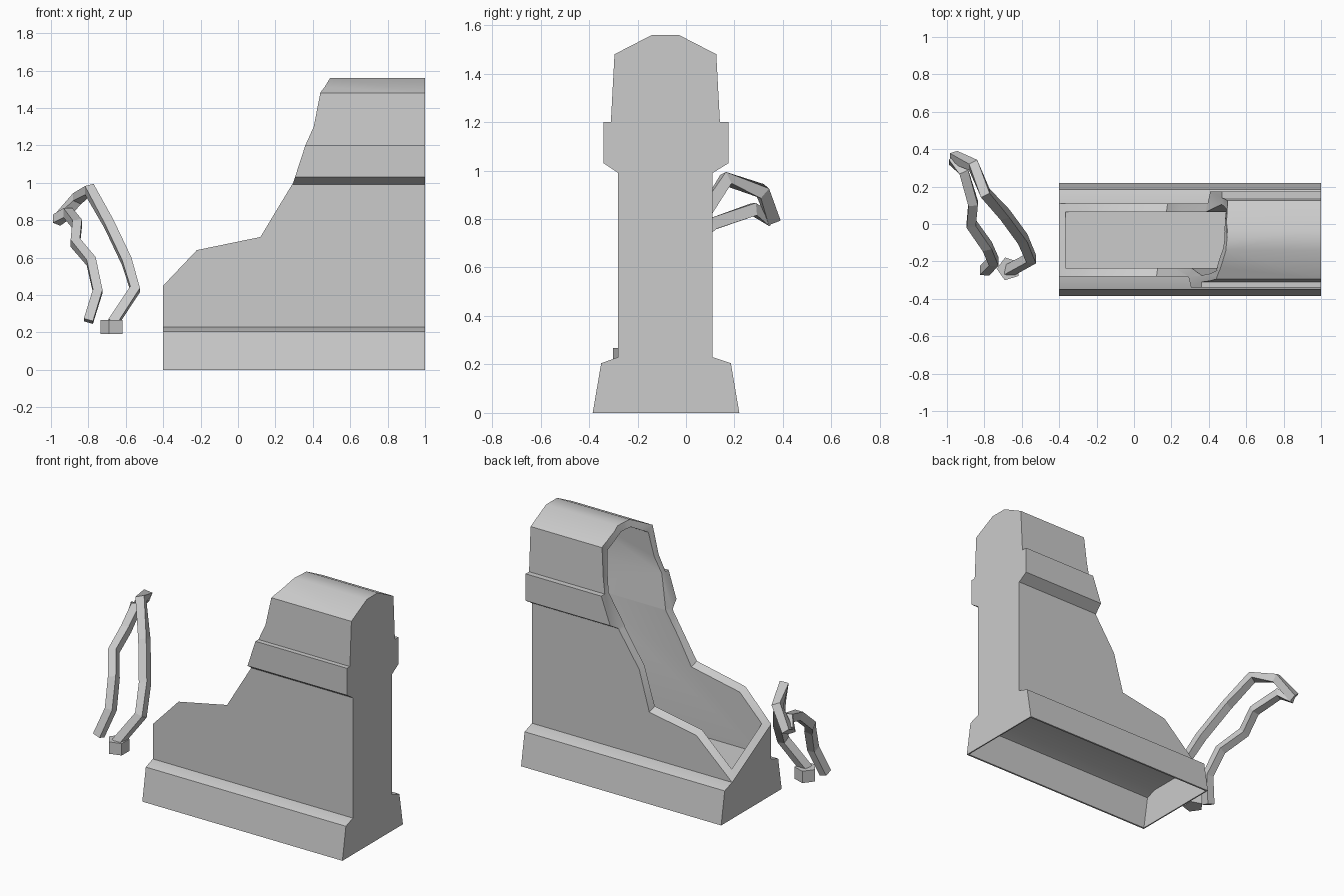
import bpy, bmesh, math
from mathutils import Vector

if "Cube" in bpy.data.objects:
    bpy.data.objects.remove(bpy.data.objects["Cube"])

stone = bpy.data.materials.new("light_grey_stone")
stone.use_nodes = True
GREY = (0.6, 0.6, 0.6, 1)
stone.diffuse_color = GREY
stone.node_tree.nodes["Principled BSDF"].inputs["Base Color"].default_value = GREY


def loft(name, loops):
    """Skin between equal-length loops, cap both ends."""
    bm = bmesh.new()
    rings = [[bm.verts.new(p) for p in loop] for loop in loops]
    for a, b in zip(rings, rings[1:]):
        for i in range(len(a)):
            j = (i + 1) % len(a)
            bm.faces.new((a[i], a[j], b[j], b[i]))
    for ring in (rings[0], rings[-1]):
        bm.faces.new(ring)
    bmesh.ops.recalc_face_normals(bm, faces=bm.faces)
    mesh = bpy.data.meshes.new(name)
    bm.to_mesh(mesh)
    bm.free()
    obj = bpy.data.objects.new(name, mesh)
    bpy.context.collection.objects.link(obj)
    mesh.materials.append(stone)
    return obj


def along_x(name, section, x0, x1):
    return loft(name, [[(x, y, z) for y, z in section] for x in (x0, x1)])


def cut(obj, cutter):
    """Subtract the cutter and drop it from the scene."""
    cutter.hide_render = True
    mod = obj.modifiers.new("cut", "BOOLEAN")
    mod.operation, mod.solver, mod.object = "DIFFERENCE", "EXACT", cutter
    bpy.context.view_layer.objects.active = obj
    bpy.ops.object.modifier_apply(modifier=mod.name)
    bpy.data.objects.remove(cutter)


def smooth(obj, degrees):
    bpy.ops.object.select_all(action="DESELECT")
    obj.select_set(True)
    bpy.context.view_layer.objects.active = obj
    bpy.ops.object.shade_smooth_by_angle(angle=math.radians(degrees))


# Plinth: thin shell with battered sides, open underneath
plinth = along_x("plinth", [(-.385, 0), (-.35, .205), (-.28, .23), (.11, .23),
                            (.185, .205), (.22, 0)], -.4, 1)
cut(plinth, along_x("underside_cutter", [(-.377, -.02), (-.34, .195), (-.275, .22), (.105, .22),
                                         (.175, .195), (.212, -.02)], -.392, .992))

# Hollow wall with projecting band and faceted coping
wall = along_x("wall", [(-.28, .225), (-.28, .99), (-.34, 1.03), (-.34, 1.2), (-.31, 1.2),
                        (-.295, 1.48), (-.14, 1.56), (-.03, 1.56), (.125, 1.48),
                        (.14, 1.2), (.175, 1.2), (.175, 1.03), (.11, .99), (.11, .225)], -.4, 1)
cut(wall, along_x("hollow_cutter", [(-.235, .27), (-.235, 1), (-.275, 1.2), (-.25, 1.45),
                                    (-.13, 1.52), (-.04, 1.52), (.08, 1.45), (.105, 1.2),
                                    (.065, 1), (.065, .27)], -.365, .97))

# Ragged broken edge, ruled between the front and back outlines
front_edge = [(-.6, .24), (-.4, .45), (-.22, .64), (.12, .71), (.21, .86), (.295, 1),
              (.36, 1.2), (.405, 1.3), (.44, 1.48), (.49, 1.57), (.55, 1.7), (-.6, 1.7)]
back_edge = [(-.6, .05), (-.4, .23), (-.15, .46), (.18, .52), (.25, .77), (.39, .98),
             (.47, 1.2), (.485, 1.3), (.5, 1.48), (.51, 1.57), (.55, 1.7), (-.6, 1.7)]


def outline(y):
    t = min(max((y + .28) / .39, 0), 1)
    return [(a[0] + (b[0] - a[0]) * t, y, a[1] + (b[1] - a[1]) * t)
            for a, b in zip(front_edge, back_edge)]


cut(wall, loft("break_cutter", [outline(y) for y in (-.45, -.28, -.235, -.09, .065, .11, .3)]))
for part in (plinth, wall):
    smooth(part, 35)


# Bent square rods that meet at the top
def rod(name, points, radius):
    pts = [Vector(p) for p in points]
    loops = []
    for i, p in enumerate(pts):
        d = (pts[min(i + 1, len(pts) - 1)] - pts[max(i - 1, 0)]).normalized()
        side = d.cross(Vector((1, 0, 0))).normalized()
        up = side.cross(d)
        loops.append([p + radius * (side * math.cos(a) + up * math.sin(a))
                      for a in (math.pi / 4 + k * math.pi / 2 for k in range(4))])
    return loft(name, loops)


rod("long_rod", [(-.67, -.25, .25), (-.55, -.185, .43), (-.595, -.08, .58), (-.69, .05, .78),
                 (-.795, .165, .965), (-.86, .315, .915), (-.965, .36, .8)], .037)
rod("short_rod", [(-.8, -.25, .26), (-.75, -.2, .42), (-.785, -.12, .58), (-.87, 0, .68),
                  (-.86, .11, .78), (-.91, .28, .84), (-.97, .345, .8)], .036)

# Small five-sided foot under the long rod
bpy.ops.mesh.primitive_cylinder_add(vertices=5, radius=.064, depth=.075,
                                    location=(-.67, -.24, .23), rotation=(0, 0, .3))
foot = bpy.context.object
foot.name = "rod_foot"
foot.data.materials.append(stone)
